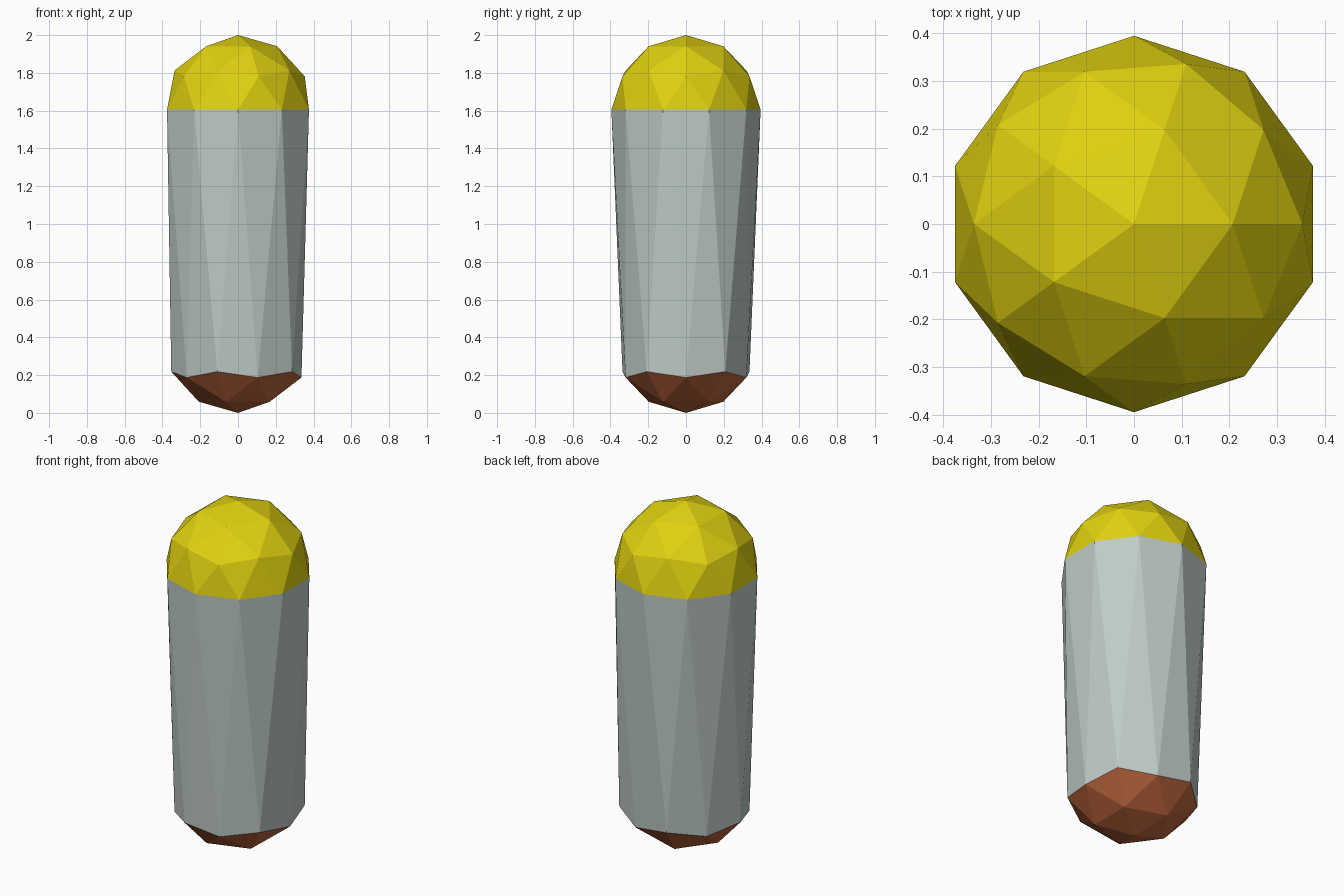
import bpy
import bmesh

if "Cube" in bpy.data.objects:
    bpy.data.objects.remove(bpy.data.objects["Cube"])

RADIUS = 0.395
HEIGHT = 2.0


def material(name, colour):
    mat = bpy.data.materials.new(name)
    mat.diffuse_color = (*colour, 1.0)
    mat.use_nodes = True
    mat.node_tree.nodes["Principled BSDF"].inputs["Base Color"].default_value = mat.diffuse_color
    return mat


# Low-poly ball, standing with its equator at the top shoulder
bm = bmesh.new()
bmesh.ops.create_icosphere(bm, subdivisions=2, radius=RADIUS)

# Colour by height: yellow dome, grey body band, brown tip
for face in bm.faces:
    z = face.calc_center_median().z
    lowest_rim = max(v.co.z for v in face.verts)
    if z > 0:
        face.material_index = 0
    elif lowest_rim > -0.01:
        face.material_index = 1
    else:
        face.material_index = 2
    face.smooth = False

# Stretch the band below the equator into a long body
for v in bm.verts:
    if v.co.z < -0.01:
        v.co.z += RADIUS
    else:
        v.co.z += HEIGHT - RADIUS

mesh = bpy.data.meshes.new("capsule")
bm.to_mesh(mesh)
bm.free()
mesh.materials.append(material("yellow", (0.75, 0.64, 0.005)))
mesh.materials.append(material("pale grey", (0.52, 0.60, 0.57)))
mesh.materials.append(material("rust brown", (0.50, 0.13, 0.045)))
capsule = bpy.data.objects.new("capsule", mesh)
bpy.context.collection.objects.link(capsule)
